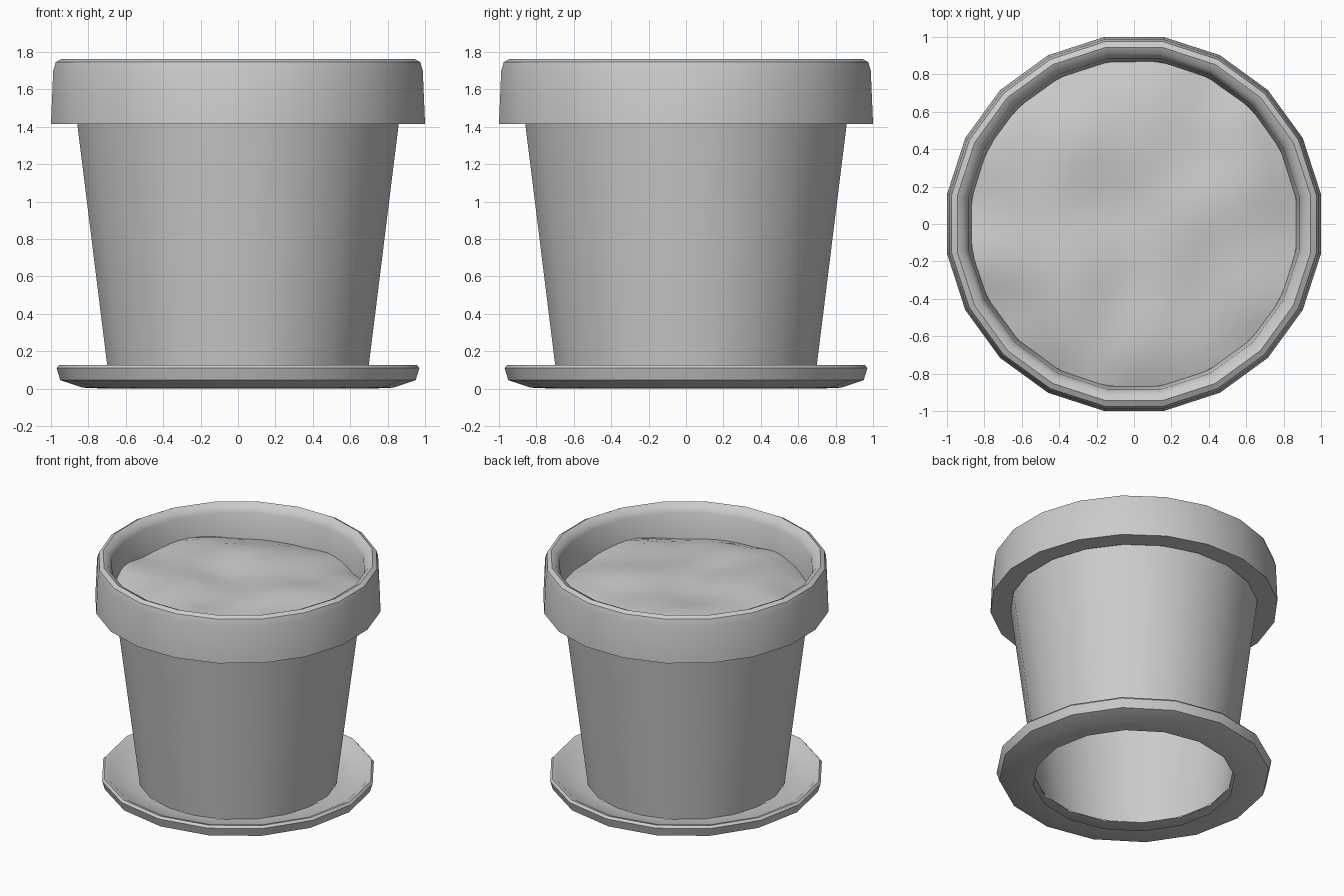
import bpy, bmesh, math
from mathutils import Vector, noise

if "Cube" in bpy.data.objects:
    bpy.data.objects.remove(bpy.data.objects["Cube"])


def finish(name, bm, angle=40):
    mesh = bpy.data.meshes.new(name)
    bmesh.ops.recalc_face_normals(bm, faces=bm.faces)
    bm.to_mesh(mesh)
    bm.free()
    obj = bpy.data.objects.new(name, mesh)
    bpy.context.collection.objects.link(obj)
    bpy.ops.object.select_all(action='DESELECT')
    obj.select_set(True)
    bpy.context.view_layer.objects.active = obj
    bpy.ops.object.shade_smooth_by_angle(angle=math.radians(angle))
    return obj


def lathe(name, profile, sides, turn=0.0, closed=False):
    """Revolve (radius, height) points around z."""
    bm = bmesh.new()
    rings = []
    for r, z in profile:
        rings.append([bm.verts.new((r * math.cos(turn + i * math.tau / sides),
                                    r * math.sin(turn + i * math.tau / sides), z))
                      for i in range(sides)])
    pairs = list(zip(rings, rings[1:]))
    if closed:
        pairs.append((rings[-1], rings[0]))
    for a, b in pairs:
        for i in range(sides):
            j = (i + 1) % sides
            bm.faces.new((a[i], a[j], b[j], b[i]))
    return finish(name, bm)


# saucer: shallow dish with an open centre under the pot
lathe("saucer", [(0.71, 0.0), (0.83, 0.005), (0.95, 0.045), (0.97, 0.11),
                 (0.955, 0.127), (0.925, 0.12), (0.87, 0.075), (0.70, 0.06)], 16)

# pot body: tapered single wall, open at the bottom
lathe("pot_body", [(0.70, 0.06), (0.87, 1.415)], 20, math.radians(9))

# rim: thick rounded collar
k = 1 / math.cos(math.radians(9))
lathe("pot_rim", [(r * k, z) for r, z in
                  [(0.86, 1.415), (1.0, 1.415), (0.988, 1.70), (0.975, 1.745),
                   (0.945, 1.762), (0.91, 1.745), (0.885, 1.70), (0.865, 1.48)]],
      20, math.radians(9))

# soil: lumpy disc inside the rim
bm = bmesh.new()
bmesh.ops.create_grid(bm, x_segments=16, y_segments=16, size=1.0)
for v in bm.verts:
    x, y = v.co.x, v.co.y
    # map the square grid onto a disc
    px, py = x * math.sqrt(1 - y * y / 2), y * math.sqrt(1 - x * x / 2)
    d = math.hypot(px, py)
    lump = noise.noise(Vector((px * 2.6 + 3.1, py * 2.6 + 1.7, 0.4)))
    v.co = (px * 0.875, py * 0.875, 1.565 + 0.05 * lump - 0.05 * d ** 6)
finish("soil", bm, 60)
